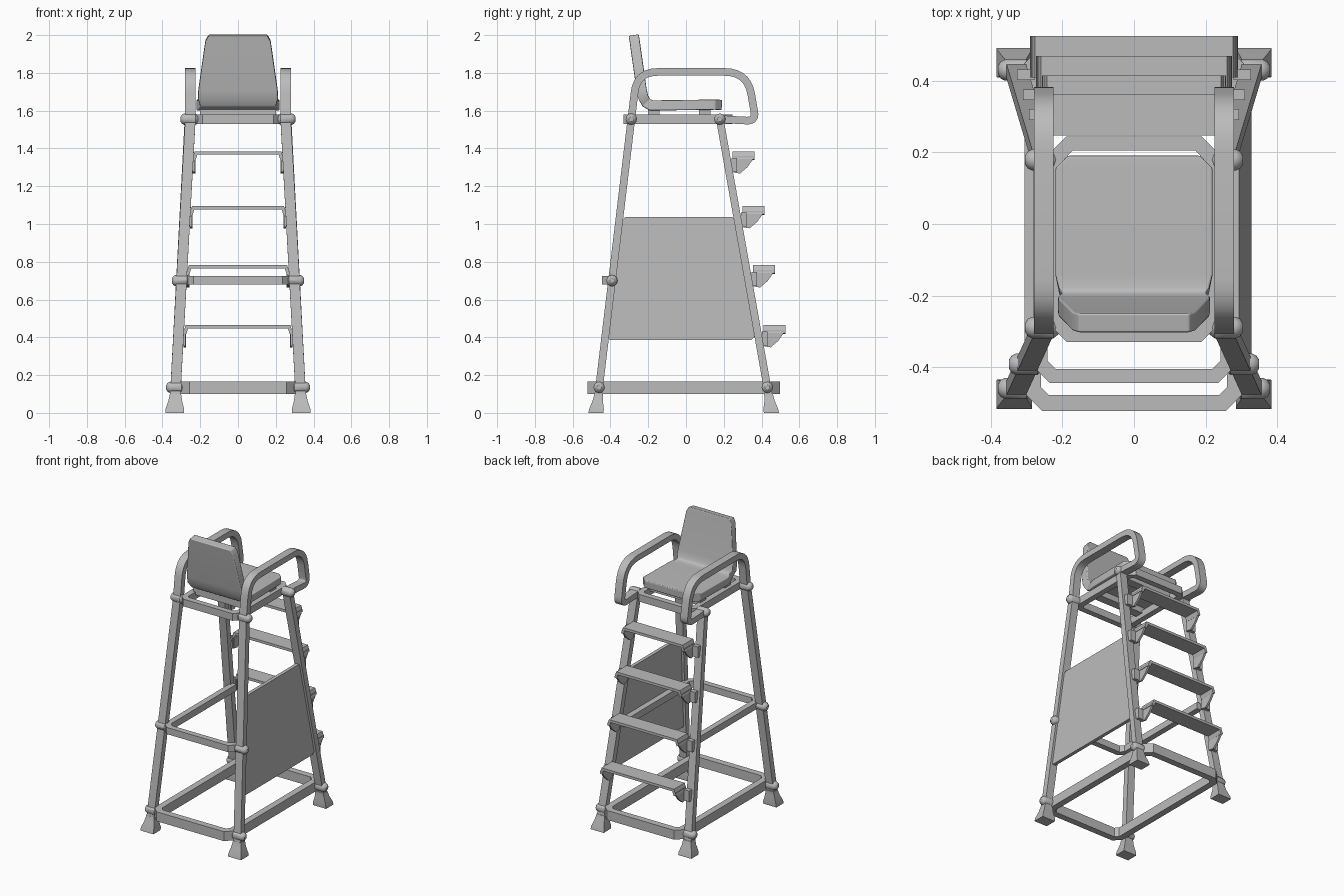
import bpy, bmesh, math
from mathutils import Vector

cube = bpy.data.objects.get("Cube")
if cube:
    bpy.data.objects.remove(cube)

grey = bpy.data.materials.new("plain_grey")
grey.use_nodes = True
COLOUR = (0.5, 0.5, 0.5, 1)
grey.diffuse_color = COLOUR
grey.node_tree.nodes["Principled BSDF"].inputs["Base Color"].default_value = COLOUR


def skin(name, rings, closed=False, bevel=0):
    """Join equal rings of points into one solid."""
    bm = bmesh.new()
    loops = [[bm.verts.new(p) for p in r] for r in rings]
    n = len(loops[0])
    pairs = list(zip(loops, loops[1:]))
    if closed:
        pairs.append((loops[-1], loops[0]))
    else:
        bm.faces.new(loops[0])
        bm.faces.new(loops[-1])
    for a, b in pairs:
        for i in range(n):
            j = (i + 1) % n
            bm.faces.new((a[i], a[j], b[j], b[i]))
    bmesh.ops.recalc_face_normals(bm, faces=bm.faces)
    me = bpy.data.meshes.new(name)
    bm.to_mesh(me)
    bm.free()
    me.materials.append(grey)
    me.polygons.foreach_set("use_smooth", [True] * len(me.polygons))
    me.set_sharp_from_angle(angle=math.radians(30))
    ob = bpy.data.objects.new(name, me)
    bpy.context.collection.objects.link(ob)
    if bevel:
        mod = ob.modifiers.new("soft_edges", "BEVEL")
        mod.width, mod.segments, mod.limit_method = bevel, 2, "ANGLE"
        mod.harden_normals = True
    return ob


def strip(name, pts, axis, width, thick, closed=False, bevel=0):
    """Sweep a rectangle along a path; width lies along the axis."""
    pts = [Vector(p) for p in pts]
    axis = Vector(axis)
    n = len(pts)
    widths = width if isinstance(width, list) else [width] * n
    rings = []
    for i, p in enumerate(pts):
        before = pts[i - 1] if closed or i else None
        after = pts[(i + 1) % n] if closed or i < n - 1 else None
        dirs = [d.normalized() for d in
                ([p - before] if before else []) + ([after - p] if after else [])]
        normals = [d.cross(axis).normalized() for d in dirs]
        m = sum(normals, Vector()).normalized()
        m *= thick / 2 / max(m.dot(normals[0]), 0.5)
        w = axis * widths[i] / 2
        rings.append([p + w + m, p - w + m, p - w - m, p + w - m])
    return skin(name, rings, closed, bevel)


def fillet(a, p, b, d, steps=7):
    """Rounded corner at p between a and b."""
    a, p, b = Vector(a), Vector(p), Vector(b)
    s = p + (a - p).normalized() * d
    e = p + (b - p).normalized() * d
    return [s * (1 - t) ** 2 + p * 2 * t * (1 - t) + e * t * t
            for t in (i / steps for i in range(steps + 1))]


def box(name, lo, hi):
    rings = [[(lo[0], lo[1], z), (hi[0], lo[1], z), (hi[0], hi[1], z), (lo[0], hi[1], z)]
             for z in (lo[2], hi[2])]
    return skin(name, rings)


# Slanted leg lines
def leg_x(z):
    return 0.255 + (1.55 - z) * 0.053


def front_y(z):
    return -0.29 - (1.55 - z) * 0.12


def back_y(z):
    return 0.18 + (1.55 - z) * 0.177


def bolt(name, side, y, z):
    rings = []
    for off, r in ((-0.045, 0.018), (-0.03, 0.03), (0.03, 0.03), (0.042, 0.024), (0.05, 0.012)):
        x = side * (leg_x(z) + off)
        rings.append([(x, y + r * math.cos(k * math.tau / 12), z + r * math.sin(k * math.tau / 12))
                      for k in range(12)])
    skin(name, rings)


for side, tag in ((1, "left"), (-1, "right")):
    # Front leg running up into the looped armrest
    x = side * leg_x(1.6)
    c = [(side * leg_x(0.05), front_y(0.05), 0.05), (x, front_y(1.55), 1.55),
         (x, front_y(1.805), 1.805), (x, 0.325, 1.805), (x, 0.37, 1.545), (x, 0.18, 1.555)]
    path = (c[:2] + fillet(c[1], c[2], c[3], 0.11) + fillet(c[2], c[3], c[4], 0.12)
            + fillet(c[3], c[4], c[5], 0.05) + c[5:])
    strip("front_leg_armrest_" + tag, path, (1, 0, 0), 0.055, 0.04)

    # Back leg
    strip("back_leg_" + tag, [(side * leg_x(z), back_y(z), z) for z in (0.05, 1.575)],
          (1, 0, 0), 0.055, 0.04)

    # Flared feet
    for part, y in (("front", -0.477), ("back", 0.452)):
        rings = []
        for z, hx, hy in ((0, 0.05, 0.04), (0.02, 0.049, 0.039), (0.065, 0.036, 0.027), (0.1, 0.03, 0.023)):
            cx = side * (0.335 - z * 0.04)
            cy = y - z * 0.15 * (1 if y > 0 else -1)
            rings.append([(cx + i * hx, cy + j * hy, z) for i, j in ((1, 1), (-1, 1), (-1, -1), (1, -1))])
        skin(part + "_foot_" + tag, rings)

    # Bolts at the frame joints
    for z in (0.135, 0.7, 1.555):
        bolt("front_bolt_" + tag, side, front_y(z), z)
        if z != 0.7:
            bolt("back_bolt_" + tag, side, back_y(z), z)


# Horizontal frames with cut corners
def frame(name, hx, y0, y1, z, high, thick, cut=0.035, open_back=False):
    half = [(hx, y1 - cut), (hx, y0 + cut), (hx - cut, y0)]
    if open_back:
        half[0] = (hx, y1)
    else:
        half.insert(0, (hx - cut, y1))
    pts = [(px, py, z) for px, py in half] + [(-px, py, z) for px, py in reversed(half)]
    strip(name, pts, (0, 0, 1), high, thick, not open_back)


frame("base_frame", 0.283, -0.5, 0.475, 0.133, 0.065, 0.045)
frame("middle_frame", 0.262, -0.425, back_y(0.7), 0.702, 0.046, 0.04, open_back=True)
frame("seat_frame", 0.205, -0.31, 0.225, 1.555, 0.05, 0.04, 0.025)

# Cross rails under the seat
for y in (-0.17, 0.1):
    box("seat_rail", (-0.2, y - 0.03, 1.56), (0.2, y + 0.03, 1.61))

# Ladder steps with side gussets and leg tabs
GUSSET = [(-0.058, 0), (0.058, 0), (0.045, -0.03), (0.02, -0.075), (-0.02, -0.118), (-0.055, -0.11)]
for top in (0.465, 0.782, 1.095, 1.385):
    hx = leg_x(top) - 0.03
    yc = back_y(top) + 0.096
    z = top - 0.009
    strip("step", [(-hx, yc, z - 0.035), (-hx + 0.012, yc, z), (hx - 0.012, yc, z), (hx, yc, z - 0.035)],
          (0, 1, 0), 0.116, 0.018)
    for side in (1, -1):
        skin("step_gusset", [[(side * (hx + o), yc + y, top - 0.025 + h * 0.79) for y, h in GUSSET]
                             for o in (-0.008, 0.006)])
        y = back_y(top - 0.07) + 0.034
        xs = sorted((side * (hx - 0.005), side * (hx + 0.045)))
        box("step_tab", (xs[0], y - 0.016, top - 0.11), (xs[1], y + 0.014, top - 0.035))

# Side panel filling the left between the legs
OUTLINE = [(-0.405, 0.385), (0.345, 0.385), (0.362, 0.402), (0.268, 1.015),
           (0.245, 1.038), (-0.32, 1.038), (-0.336, 1.02), (-0.412, 0.4)]
skin("side_panel", [[(leg_x(z) + o, y, z) for y, z in OUTLINE] for o in (-0.012, 0.012)])

# Seat cushion curving up into the backrest
path = [(0.19, 1.63), (0.155, 1.632), (-0.14, 1.628), (-0.185, 1.628), (-0.21, 1.642),
        (-0.226, 1.67), (-0.235, 1.71), (-0.272, 1.97), (-0.277, 2.0)]
widths = [0.37, 0.44, 0.44, 0.42, 0.40, 0.425, 0.42, 0.345, 0.31]
strip("seat_and_backrest", [(0, y, z) for y, z in path], (1, 0, 0), widths, 0.054, bevel=0.006)
